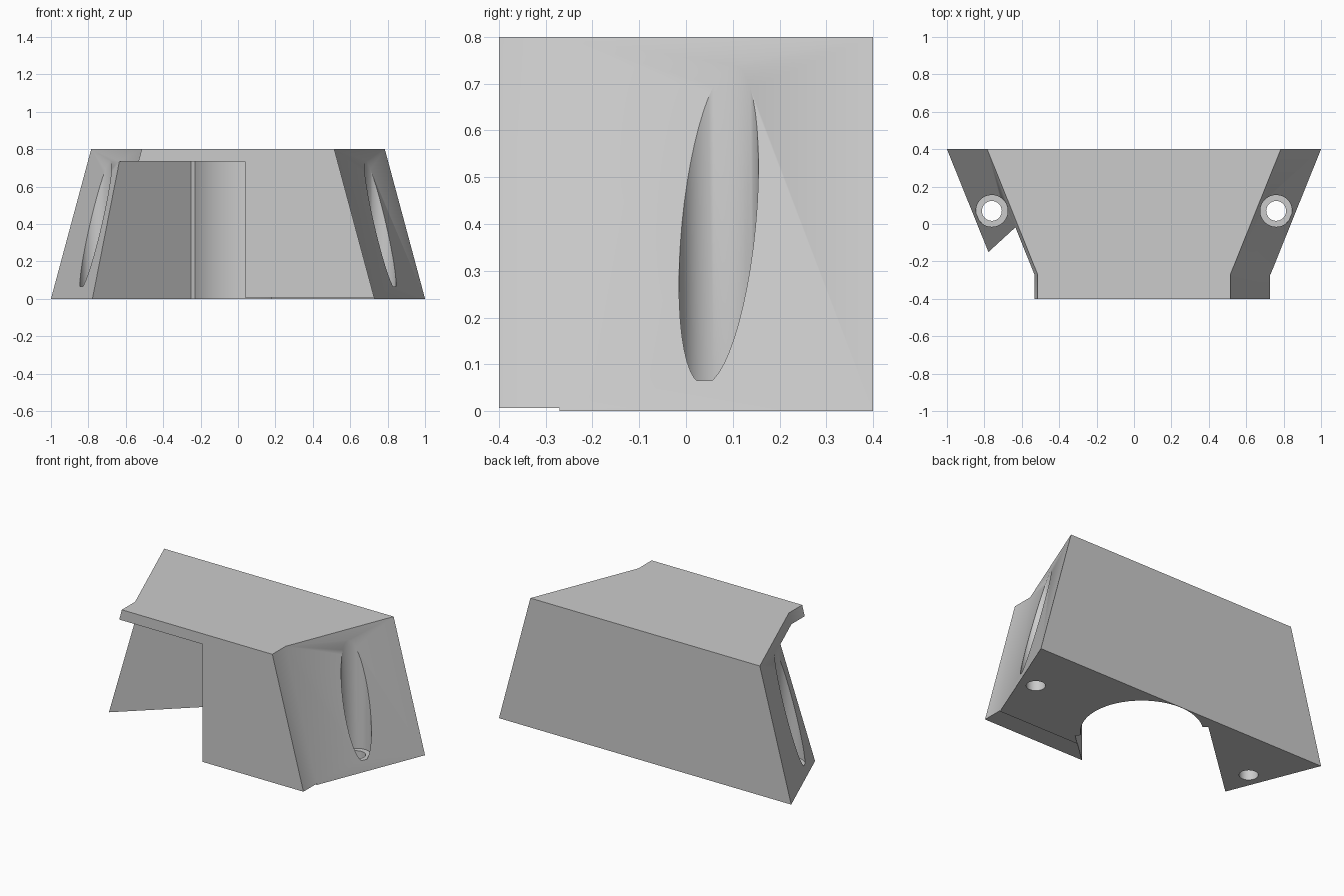
import bpy, bmesh, math
from mathutils import Matrix

cube = bpy.data.objects.get("Cube")
if cube:
    bpy.data.objects.remove(cube, do_unlink=True)

grey = bpy.data.materials.new("light_grey")
grey.use_nodes = True
COLOUR = (0.6, 0.6, 0.6, 1)
grey.diffuse_color = COLOUR
grey.node_tree.nodes["Principled BSDF"].inputs["Base Color"].default_value = COLOUR

HEIGHT = 0.8
CEILING = 0.735      # underside of the top plate
HOLE_X, HOLE_Y = 0.76, 0.07


def prism(name, lower, upper, z0, z1):
    """Solid between two matching outlines, counter-clockwise from above."""
    bm = bmesh.new()
    a = [bm.verts.new((x, y, z0)) for x, y in lower]
    b = [bm.verts.new((x, y, z1)) for x, y in upper]
    bm.faces.new(a[::-1])
    bm.faces.new(b)
    for i in range(len(a)):
        j = (i + 1) % len(a)
        bm.faces.new((a[i], a[j], b[j], b[i]))
    mesh = bpy.data.meshes.new(name)
    bm.to_mesh(mesh)
    bm.free()
    mesh.materials.append(grey)
    obj = bpy.data.objects.new(name, mesh)
    bpy.context.collection.objects.link(obj)
    return obj


def circle(x, y, r, n=48):
    return [(x + r * math.cos(math.tau * i / n), y + r * math.sin(math.tau * i / n))
            for i in range(n)]


def cut(target, outline, z0, z1):
    """Remove a vertical prism from the target."""
    cutter = prism("cutter", outline, outline, z0, z1)
    cutter.hide_render = True
    bpy.context.view_layer.objects.active = target
    mod = target.modifiers.new("cut", "BOOLEAN")
    mod.operation = "DIFFERENCE"
    mod.solver = "EXACT"
    mod.object = cutter
    bpy.ops.object.modifier_apply(modifier=mod.name)
    bpy.data.objects.remove(cutter, do_unlink=True)


# Block with sloping sides and a short straight front
def block_outline(back, front):
    half = [(front, -0.4), (front, -0.27), (back, 0.4)]
    return half + [(-x, y) for x, y in reversed(half)]


body = prism("bracket_body", block_outline(1, 0.73), block_outline(0.785, 0.515), 0, HEIGHT)

# Diagonal slot with a round end, open at the front right and below
R, HALF_WIDTH = 0.335, 0.3675
local = [(-1.6, -HALF_WIDTH), (0, -HALF_WIDTH)]
local += [(R * math.cos(t), R * math.sin(t))
          for t in (math.pi * (i / 48 - 0.5) for i in range(49))]
local += [(0, HALF_WIDTH), (-1.6, HALF_WIDTH)]
turn = Matrix.Rotation(math.radians(42.5), 2)
slot = []
for u, v in local:
    x = turn[0][0] * u + turn[0][1] * v - 0.003
    y = turn[1][0] * u + turn[1][1] * v + 0.062
    slot.append((x, y))
cut(body, slot, -0.2, CEILING)

# Slightly raised underside along the front edge
cut(body, [(-1, -0.5), (1, -0.5), (1, -0.27), (-1, -0.27)], -0.1, 0.007)

# Screw holes with deep counterbores breaking through the sloping sides
for side in (-1, 1):
    cut(body, circle(side * HOLE_X, HOLE_Y, 0.085), 0.065, 1)
    cut(body, circle(side * HOLE_X, HOLE_Y, 0.053), -0.1, 0.2)

# Smooth curved walls, keep edges sharp
bpy.ops.object.select_all(action="DESELECT")
body.select_set(True)
bpy.context.view_layer.objects.active = body
bpy.ops.object.shade_smooth_by_angle(angle=math.radians(30))
